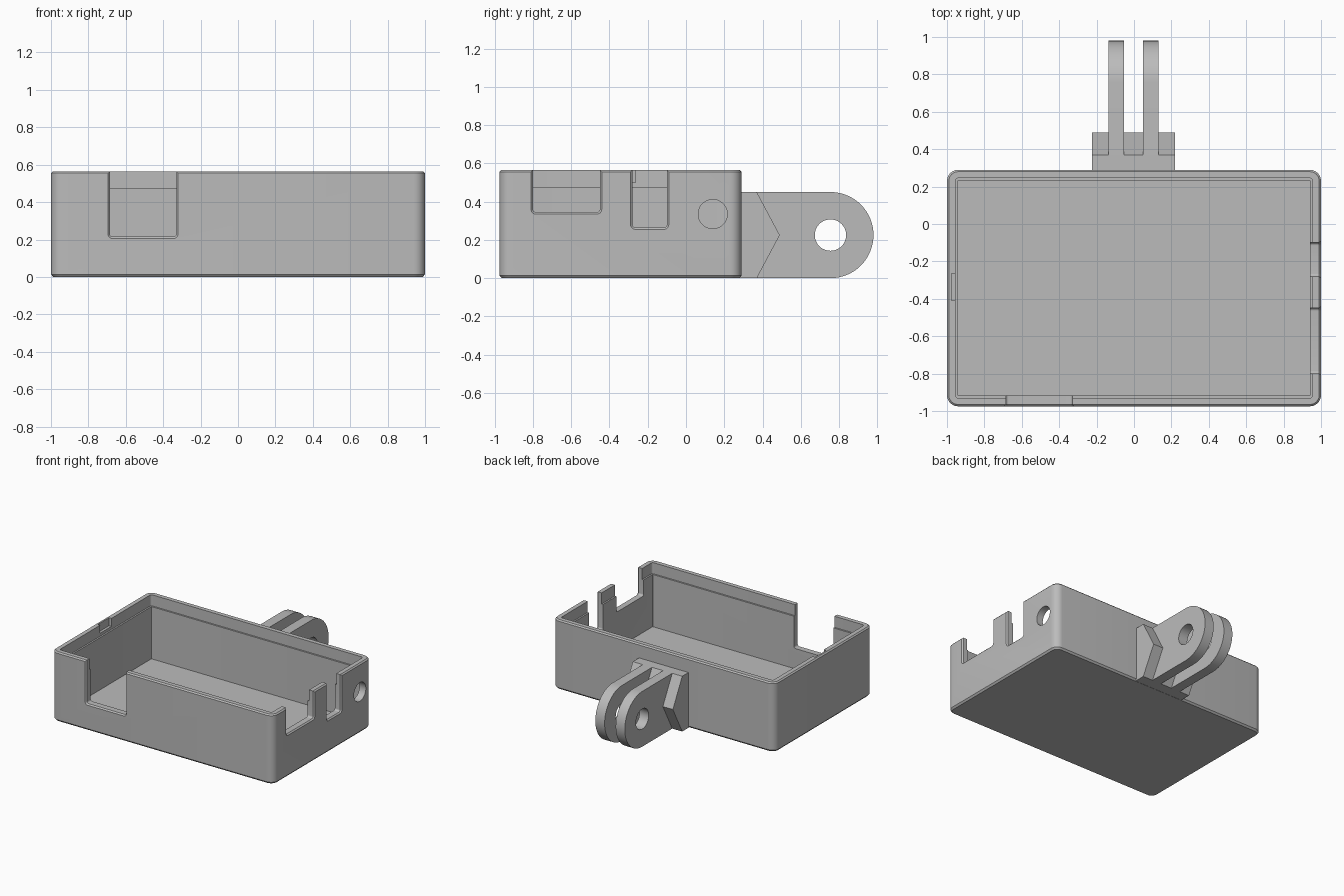
import bpy, bmesh, math

if "Cube" in bpy.data.objects:
    bpy.data.objects.remove(bpy.data.objects["Cube"])

grey = bpy.data.materials.new("plain grey")
colour = (0.5, 0.5, 0.5, 1)
grey.diffuse_color = colour
grey.use_nodes = True
grey.node_tree.nodes["Principled BSDF"].inputs["Base Color"].default_value = colour


def rounded_rect(cx, cy, hx, hy, r, steps=6):
    pts = []
    for k, (sx, sy) in enumerate([(1, 1), (-1, 1), (-1, -1), (1, -1)]):
        for i in range(steps + 1):
            a = math.pi / 2 * (k + i / steps)
            pts.append((cx + sx * (hx - r) + r * math.cos(a),
                        cy + sy * (hy - r) + r * math.sin(a)))
    return pts


def loft(name, rings):
    """Skin a closed solid through rings of 3D points."""
    bm = bmesh.new()
    loops = [[bm.verts.new(p) for p in ring] for ring in rings]
    for a, b in zip(loops, loops[1:]):
        for i in range(len(a)):
            j = (i + 1) % len(a)
            bm.faces.new((a[i], a[j], b[j], b[i]))
    bm.faces.new(loops[0][::-1])
    bm.faces.new(loops[-1])
    bmesh.ops.recalc_face_normals(bm, faces=bm.faces)
    mesh = bpy.data.meshes.new(name)
    bm.to_mesh(mesh)
    bm.free()
    mesh.materials.append(grey)
    obj = bpy.data.objects.new(name, mesh)
    bpy.context.collection.objects.link(obj)
    return obj


def prism_x(name, profile, x0, x1):
    """Extrude a (y, z) profile along x."""
    return loft(name, [[(x, y, z) for y, z in profile] for x in (x0, x1)])


def circle(y, z, r, n=48):
    return [(y + r * math.cos(2 * math.pi * i / n),
             z + r * math.sin(2 * math.pi * i / n)) for i in range(n)]


def cut(obj, cutter):
    mod = obj.modifiers.new("cut", "BOOLEAN")
    mod.operation, mod.solver, mod.object = "DIFFERENCE", "EXACT", cutter
    bpy.context.view_layer.objects.active = obj
    bpy.ops.object.modifier_apply(modifier=mod.name)
    bpy.data.objects.remove(cutter)


def finish(obj):
    bpy.ops.object.select_all(action="DESELECT")
    obj.select_set(True)
    bpy.context.view_layer.objects.active = obj
    bpy.ops.object.shade_smooth_by_angle(angle=math.radians(30))


# Open tray: outer skin, rim, lip ledge, inner walls and floor in one section
TOP, FRONT, BACK = 0.565, -0.975, 0.29
mid_y, half_y = (FRONT + BACK) / 2, (BACK - FRONT) / 2
section = [(0.012, 0), (0, 0.014), (0, TOP - 0.01), (0.01, TOP), (0.045, TOP),
           (0.045, 0.475), (0.058, 0.475), (0.058, 0.05)]
tray = loft("tray", [
    [(x, y, z) for x, y in rounded_rect(0, mid_y, 1 - d, half_y - d, max(0.06 - d, 0.004))]
    for d, z in section])


# Port notches open at the rim, with a chamfered outer edge
def notch(lo, hi, bottom, place):
    height = 0.8
    rings = []
    for depth, grow in [(-0.05, 0.01), (0, 0.01), (0.01, 0), (0.1, 0)]:
        rings.append([place(depth, u, z) for u, z in rounded_rect(
            (lo + hi) / 2, (bottom + height) / 2, (hi - lo) / 2 + grow,
            (height - bottom) / 2 + grow, 0.015 + grow)])
    cut(tray, loft("notch_cutter", rings))


def on_side(depth, u, z):
    return (1 - depth, u, z)


def on_front(depth, u, z):
    return (u, FRONT + depth, z)


notch(-0.80, -0.45, 0.345, on_side)
notch(-0.28, -0.10, 0.265, on_side)
notch(-0.685, -0.33, 0.215, on_front)

# Round socket hole in the side wall
cut(tray, prism_x("hole_cutter", circle(0.14, 0.335, 0.076), 0.9, 1.1))

# Shallow latch recess inside the opposite rim
cut(tray, prism_x("latch_cutter", [(-0.41, 0.5), (-0.265, 0.5), (-0.265, 0.7), (-0.41, 0.7)],
                  -0.976, -0.93))
finish(tray)

# Pointed mounting block on the back
MID, R = 0.225, 0.225
finish(prism_x("mount_block", [(0.28, 0), (0.37, 0), (0.49, MID), (0.37, 2 * MID),
                               (0.28, 2 * MID)], -0.225, 0.22))

# Pair of rounded hinge prongs with a pin hole
END = 0.98 - R
prong_profile = [(0.285, 0)]
for i in range(33):
    a = -math.pi / 2 + math.pi * i / 32
    prong_profile.append((END + R * math.cos(a), MID + R * math.sin(a)))
prong_profile.append((0.285, 2 * MID))
for name, x0, x1 in [("right_prong", -0.135, -0.053), ("left_prong", 0.047, 0.13)]:
    prong = prism_x(name, prong_profile, x0, x1)
    cut(prong, prism_x("pin_cutter", circle(END, MID, 0.082), x0 - 0.1, x1 + 0.1))
    finish(prong)
